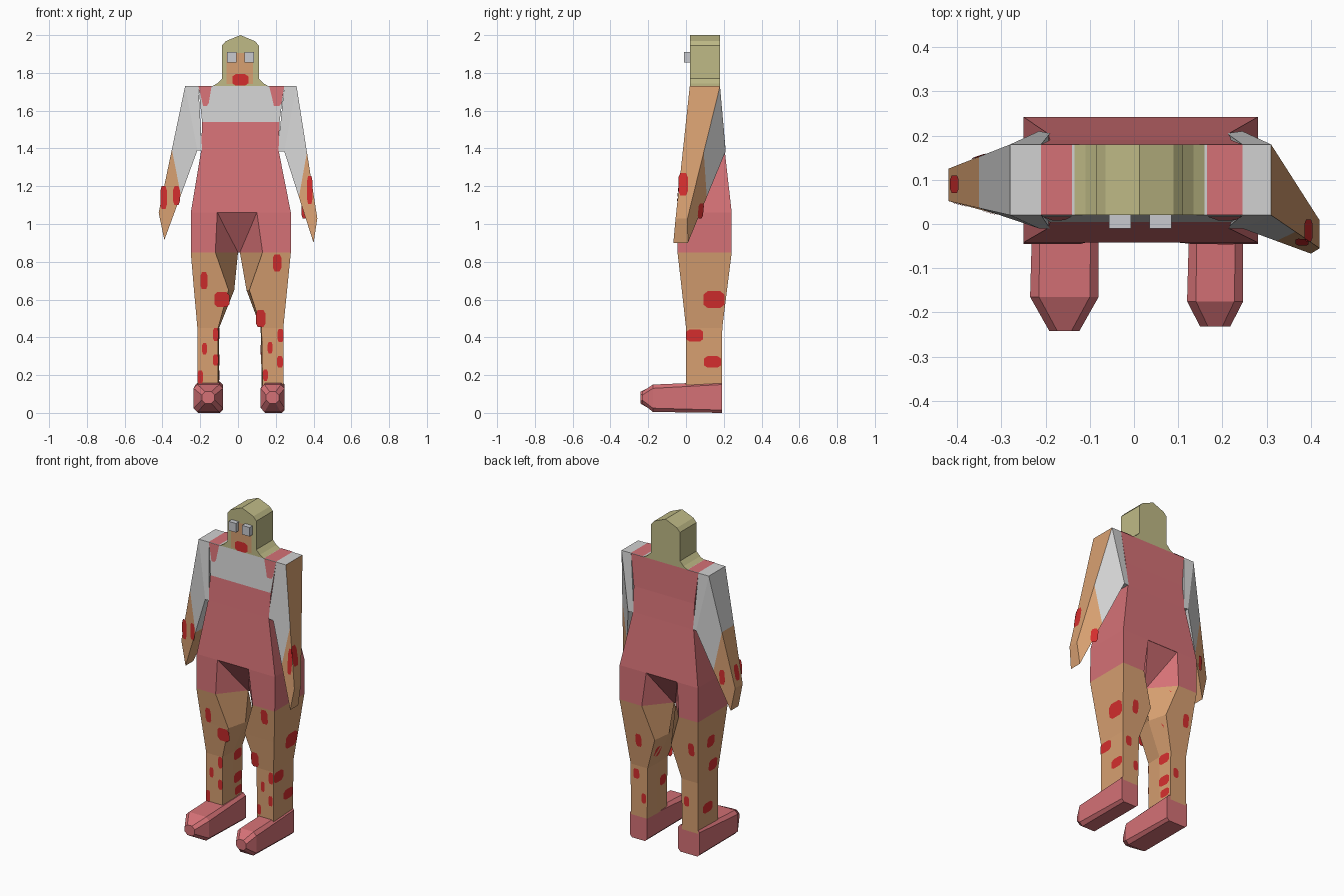
import bpy, bmesh
from mathutils import Vector
from mathutils.bvhtree import BVHTree

if "Cube" in bpy.data.objects:
    bpy.data.objects.remove(bpy.data.objects["Cube"])


def material(name, rgb):
    m = bpy.data.materials.new(name)
    m.use_nodes = True
    m.diffuse_color = (*rgb, 1)
    m.node_tree.nodes["Principled BSDF"].inputs["Base Color"].default_value = (*rgb, 1)
    return m


PINK = material("rose cloth", (0.66, 0.165, 0.18))
WHITE = material("white sleeve", (0.64, 0.64, 0.64))
SKIN = material("tan skin", (0.68, 0.35, 0.165))
RED = material("red spot", (0.66, 0.027, 0.027))
HAIR = material("olive hair", (0.52, 0.49, 0.24))
EYE = material("pale eye", (0.58, 0.59, 0.62))


def finish(name, bm, mats):
    me = bpy.data.meshes.new(name)
    for m in mats:
        me.materials.append(m)
    bm.to_mesh(me)
    bm.free()
    ob = bpy.data.objects.new(name, me)
    bpy.context.collection.objects.link(ob)
    return ob


def loft(name, rings, mats, rule=None):
    """Skin a list of equal rings, cap the ends, colour faces by rule."""
    bm = bmesh.new()
    loops = [[bm.verts.new(p) for p in ring] for ring in rings]
    for a, b in zip(loops, loops[1:]):
        for i in range(len(a)):
            j = (i + 1) % len(a)
            bm.faces.new((a[i], a[j], b[j], b[i]))
    bm.faces.new(loops[0])
    bm.faces.new(loops[-1])
    bmesh.ops.recalc_face_normals(bm, faces=bm.faces)
    if rule:
        for f in bm.faces:
            f.material_index = rule(f.calc_center_median(), f.normal)
    return finish(name, bm, mats)


def plates(name, part, mat, items, lift=0.003):
    """Thin outlines laid on a part; each item is (axis, sign, outline)."""
    tree = BVHTree.FromPolygons([v.co for v in part.data.vertices],
                                [p.vertices[:] for p in part.data.polygons])
    bm = bmesh.new()
    for axis, sign, outline in items:
        out = Vector([sign if k == axis else 0 for k in range(3)])

        def place(u, v):
            c = [u, v]
            c.insert(axis, sign * 3)
            return Vector(c)
        n = len(outline)
        mid = place(sum(p[0] for p in outline) / n, sum(p[1] for p in outline) / n)
        hit, nor, _, _ = tree.ray_cast(mid, -out)
        if hit is None:
            continue
        if nor.dot(out) < 0:
            nor = -nor
        verts = []
        for u, v in outline:
            p = place(u, v)
            p += out * ((hit - p).dot(nor) / out.dot(nor))
            verts.append(bm.verts.new(p + nor * lift))
        f = bm.faces.new(verts)
        f.normal_update()
        if f.normal.dot(nor) < 0:
            f.normal_flip()
    return finish(name, bm, [mat])


def spot(axis, sign, u, v, w, h):
    a, b = w / 2, h / 2
    shape = [(-a, -.6 * b), (-.6 * a, -b), (.6 * a, -b), (a, -.6 * b),
             (a, .6 * b), (.6 * a, b), (-.6 * a, b), (-a, .6 * b)]
    return axis, sign, [(u + x, v + z) for x, z in shape]


def rect(x0, x1, y0, y1, z):
    return [(x0, y0, z), (x1, y0, z), (x1, y1, z), (x0, y1, z)]


# Torso: white chest above a rose overall
torso = loft("torso", [rect(-.21, .245, .02, .18, 1.73),
                       rect(-.19, .22, .004, .19, 1.54),
                       rect(-.195, .215, -.01, .205, 1.39),
                       rect(-.25, .28, -.042, .242, 1.06)], [PINK, WHITE],
             lambda c, n: int(c.z > 1.54 and (n.y < -.5 or n.z > .5)))
straps = []
for x0, x1 in ((-.21, -.14), (.165, .245)):
    straps.append((1, -1, [(x0, 1.73), (x1, 1.73), (x1 - .015, 1.64),
                           (x1 - .025, 1.625), (x0 + .025, 1.625), (x0 + .015, 1.67)]))
    straps.append((2, 1, [(x0, .02), (x1, .02), (x1, .18), (x0, .18)]))
plates("shoulder_straps", torso, PINK, straps)

# Crotch gusset
loft("gusset", [rect(-.11, .1, -.04, .24, 1.06), rect(0, .01, .095, .105, .85)], [PINK])


# Arms: each ring is upper front, upper back, lower back, lower front
def arm(name, rings):
    mid = [(Vector(a) + Vector(b)) / 2 for a, b in zip(rings[1], rings[2])]
    return loft(name, [rings[0], rings[1], mid, rings[2]], [WHITE, SKIN],
                lambda c, n: int(abs(c.x) > .33))


left_arm = arm("left_arm", [
    [(.245, .02, 1.73), (.245, .18, 1.73), (.21, .205, 1.385), (.21, -.01, 1.385)],
    [(.31, .02, 1.73), (.31, .18, 1.73), (.245, .21, 1.385), (.245, -.01, 1.385)],
    [(.42, -.055, 1.03), (.42, .008, 1.03), (.4, .01, .9), (.4, -.067, .9)]])
right_arm = arm("right_arm", [
    [(-.21, .02, 1.73), (-.21, .18, 1.73), (-.19, .205, 1.39), (-.19, -.01, 1.39)],
    [(-.28, .02, 1.73), (-.28, .18, 1.73), (-.215, .21, 1.39), (-.215, -.01, 1.39)],
    [(-.42, .052, 1.06), (-.42, .125, 1.06), (-.39, .125, .915), (-.39, .05, .915)]])
plates("left_arm_spots", left_arm, RED, [
    spot(1, -1, .38, 1.18, .03, .15), spot(0, 1, -.015, 1.21, .05, .12),
    spot(1, 1, .35, 1.07, .03, .08)])
plates("right_arm_spots", right_arm, RED, [
    spot(1, -1, -.393, 1.14, .035, .12), spot(1, -1, -.325, 1.15, .035, .1),
    spot(0, -1, .09, 1.14, .04, .09), spot(1, 1, -.35, 1.12, .03, .09)])

# Legs: shorts above skin, with an inner ridge that meets at the crotch
LEVELS = [(1.06, -.042, .242), (.85, -.045, .242), (.65, -.022, .217),
          (.45, 0, .192), (.14, 0, .19)]


def leg(name, widths):
    rings = []
    for (z, f, b), (outer, corner, inner) in zip(LEVELS, widths):
        rings.append([(outer, f, z), (corner, f, z), (inner, .1, z),
                      (corner, b, z), (outer, b, z)])
    return loft(name, rings, [PINK, SKIN], lambda c, n: int(c.z < .849))


left_leg = leg("left_leg", [(.28, .1, .005), (.28, .13, .01), (.26, .06, .045),
                            (.24, .125, .12), (.24, .13, .125)])
right_leg = leg("right_leg", [(-.25, -.11, .005), (-.25, -.12, 0), (-.233, -.05, -.02),
                              (-.215, -.105, -.1), (-.215, -.105, -.1)])
plates("left_leg_spots", left_leg, RED, [
    spot(1, -1, .207, .795, .045, .09), spot(1, -1, .12, .5, .05, .09),
    spot(1, -1, .225, .41, .03, .07), spot(1, -1, .17, .345, .025, .06),
    spot(1, -1, .222, .27, .03, .06), spot(1, -1, .145, .2, .025, .06),
    spot(0, 1, .148, .6, .11, .09), spot(0, 1, .046, .41, .09, .065),
    spot(0, 1, .14, .27, .09, .06), spot(0, -1, .15, .55, .05, .07),
    spot(0, -1, .05, .33, .06, .06), spot(1, 1, .17, .62, .04, .08),
    spot(1, 1, .2, .4, .04, .06), spot(1, 1, .15, .26, .03, .06)])
plates("right_leg_spots", right_leg, RED, [
    spot(1, -1, -.18, .7, .037, .09), spot(1, -1, -.085, .6, .08, .08),
    spot(1, -1, -.118, .415, .028, .07), spot(1, -1, -.177, .34, .025, .06),
    spot(1, -1, -.118, .28, .028, .06), spot(1, -1, -.2, .19, .028, .07),
    spot(0, -1, .1, .68, .07, .07), spot(0, -1, .06, .52, .08, .07),
    spot(0, -1, .1, .27, .09, .06), spot(0, 1, .16, .79, .11, .08),
    spot(0, 1, .15, .58, .07, .07), spot(0, 1, .14, .42, .08, .06),
    spot(0, 1, .14, .28, .08, .06), spot(0, 1, .145, .2, .07, .05),
    spot(1, 1, -.19, .66, .04, .08), spot(1, 1, -.14, .32, .035, .06)])


# Shoes: bevelled blocks tapering to a small toe cap
def shoe(name, x0, x1, toe, taper):
    def ring(y, a, b, lo, hi, c):
        pts = [(a + c, lo), (b - c, lo), (b, lo + c), (b, hi - c),
               (b - c, hi), (a + c, hi), (a, hi - c), (a, lo + c)]
        return [(x, y, z) for x, z in pts]
    m = (x0 + x1) / 2
    return loft(name, [ring(.19, x0 + .01, x1, 0, .165, .015),
                       ring(taper, x0, x1, .005, .15, .02),
                       ring(toe, m - .034, m + .034, .05, .112, .018)], [PINK])


shoe("right_shoe", -.235, -.08, -.242, -.165)
shoe("left_shoe", .12, .247, -.232, -.175)

# Head: hood of hair extruded from its front outline
half = [(.1475, 1.73), (.122, 1.745), (.0975, 1.77), (.0975, 1.945), (.077, 1.968)]
CX = .0125
outline = [(CX + x, z) for x, z in half] + [(CX, 2.0)] + \
          [(CX - x, z) for x, z in reversed(half)]
head = loft("head_hair", [[(x, y, z) for x, z in outline] for y in (.02, .18)], [HAIR])
plates("face", head, SKIN, [(1, -1, [(-.06, 1.74), (.08, 1.74), (.08, 1.905), (-.06, 1.905)])])
plates("mouth", head, RED, [spot(1, -1, .0125, 1.763, .085, .06)], .006)

# Eyes
for side, x in (("right", -.032), ("left", .06)):
    loft(side + "_eye", [rect(x - .025, x + .025, -.01, .022, z) for z in (1.855, 1.91)], [EYE])
